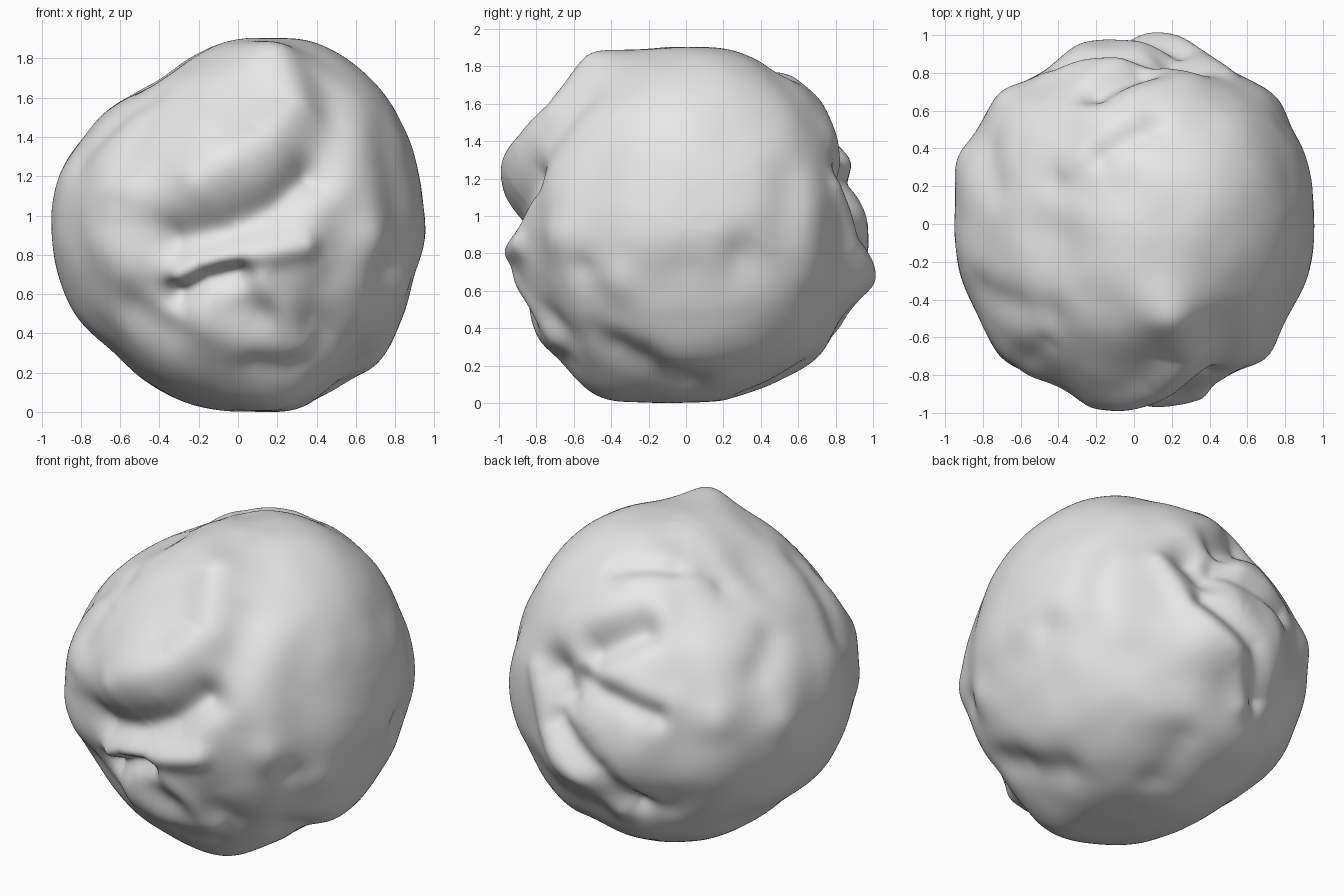
import bpy
import bmesh
import math
from mathutils import Vector, noise

cube = bpy.data.objects.get("Cube")
if cube:
    bpy.data.objects.remove(cube, do_unlink=True)

MIDDLE = 0.96

# Outlines of the mass as percent radii, evenly spaced round each axis
FRONT_OUTLINE = (94, 96, 98, 100, 100, 98, 92, 85, 81, 86, 90, 94,
                 95, 95, 94, 90, 92, 94, 95, 99, 98, 101, 97, 92)
SIDE_OUTLINE = (92, 92, 96, 98, 96, 95, 93, 95, 98, 97, 97, 99,
                95, 95, 95, 99, 101, 97, 95, 97, 98, 101, 97, 100)
TOP_OUTLINE = (94, 97, 100, 100, 96, 96, 92, 95, 93, 98, 97, 98,
               95, 96, 96, 99, 96, 96, 95, 95, 96, 98, 95, 95)


# Each side of the boulder is a frame: across, upward, outward
def side(azimuth, tilt):
    az, el = math.radians(azimuth), math.radians(tilt)
    out = Vector((math.cos(az) * math.cos(el), math.sin(az) * math.cos(el), math.sin(el)))
    across = Vector((-math.sin(az), math.cos(az), 0))
    return across, out.cross(across), out


FRONT, RIGHT, TOP = side(-90, 0), side(0, 0), side(-90, 90)
FRONT_CORNER, BACK_CORNER, UNDER_CORNER = side(-45, 30), side(135, 30), side(45, -30)
LEVEL = (FRONT, RIGHT)

NARROW, MEDIUM, BROAD, HUGE = 0.08, 0.125, 0.22, 0.36
HINT, SLIGHT, FIRM, DEEP = 0.015, 0.03, 0.05, 0.10
strokes = []


# Sculpting strokes that follow a path drawn on one side
def stroke(frame, height, width, path):
    points = []
    for a, b in path:
        if frame in LEVEL:
            b -= MIDDLE
        depth = math.sqrt(max(0.0, 1 - a * a - b * b))
        points.append((frame[0] * a + frame[1] * b + frame[2] * depth).normalized())
    centre = sum(points, Vector()) / len(points)
    reach = max((p - centre).length for p in points) + width * 2.6
    strokes.append((points, height, width, centre, reach))


def ridge(frame, height, width, *path):
    stroke(frame, height, width, path)


def groove(frame, depth, width, *path):
    stroke(frame, -depth, width, path)


def path_distance(p, points):
    best = (p - points[0]).length
    for start, end in zip(points, points[1:]):
        along = end - start
        t = (p - start).dot(along) / max(along.length_squared, 1e-6)
        best = min(best, (p - start - along * min(1, max(0, t))).length)
    return best


# Smooth radius of an outline at the angle of (a, b)
def outline_radius(outline, a, b):
    count = len(outline)
    place = math.atan2(b, a) / math.tau % 1 * count
    i, t = int(place), place % 1
    before, here, after, beyond = (outline[(i + k) % count] for k in (-1, 0, 1, 2))
    slope_in, slope_out = (after - before) / 2, (beyond - here) / 2
    gap = after - here
    bend = 3 * gap - 2 * slope_in - slope_out
    twist = slope_in + slope_out - 2 * gap
    return (here + t * (slope_in + t * (bend + t * twist))) / 100


# Blend the three outlines, each strongest near its own plane
def mass_radius(p):
    total = weights = 0
    for outline, a, b, off in ((FRONT_OUTLINE, p.x, p.z, p.y),
                               (SIDE_OUTLINE, p.y, p.z, p.x),
                               (TOP_OUTLINE, p.x, p.y, p.z)):
        weight = 1 / (off * off + 0.04)
        total += weight * outline_radius(outline, a, b)
        weights += weight
    return total / weights


# Front: overhanging slab with a lip and the channel around it
ridge(FRONT, SLIGHT, BROAD, (-.15, 1.4))
ridge(FRONT, FIRM, MEDIUM, (.2, 1.8), (.3, 1.58), (.14, 1.4), (-.2, 1.18))
groove(FRONT, SLIGHT, MEDIUM, (.48, 1.65), (.5, 1.45), (.44, 1.25))
groove(FRONT, DEEP, MEDIUM, (-.33, .88), (-.05, .94), (.2, 1.06), (.38, 1.22))
groove(FRONT, HINT, NARROW, (-.5, 1.5), (-.62, 1.1))

# Front: folds below the slab
ridge(FRONT, FIRM, NARROW, (-.3, .67), (-.1, .77), (.1, .81), (.35, .85))
groove(FRONT, DEEP, NARROW, (-.33, .57), (-.18, .66), (0, .69))
groove(FRONT, SLIGHT, MEDIUM, (-.05, .58), (.1, .48))
ridge(FRONT, SLIGHT, NARROW, (.12, .66), (.24, .52), (.34, .36))
ridge(FRONT, SLIGHT, MEDIUM, (-.15, .42), (.25, .34))
groove(FRONT, HINT, MEDIUM, (.45, .6), (.45, .4))
groove(FRONT, HINT, NARROW, (.1, .25), (.28, .24))
ridge(FRONT, FIRM, BROAD, (.2, .07))
groove(FRONT, SLIGHT, MEDIUM, (-.55, .5), (-.38, .4))
ridge(FRONT, HINT, MEDIUM, (-.6, .75), (-.7, .85))
groove(FRONT, SLIGHT, MEDIUM, (-.45, .93), (-.42, .65))
ridge(FRONT, SLIGHT, MEDIUM, (.7, .88))
groove(FRONT, HINT, NARROW, (.78, .72))
groove(FRONT, HINT, MEDIUM, (.55, 1.0), (.55, .75))

# Right flank
groove(RIGHT, SLIGHT, MEDIUM, (-.75, .42), (-.5, .36), (-.25, .25))
groove(RIGHT, HINT, MEDIUM, (.55, 1.2), (.5, .8), (.3, .7))
ridge(RIGHT, HINT, MEDIUM, (.65, 1.15), (.65, .7))
ridge(RIGHT, HINT, BROAD, (-.3, .85), (.2, .9))
groove(RIGHT, HINT, BROAD, (-.5, 1.2))

# Crown
ridge(TOP, SLIGHT, HUGE, (.42, .22))
ridge(TOP, FIRM, BROAD, (.12, -.42))
groove(TOP, SLIGHT, MEDIUM, (-.85, -.38), (-.5, -.52))
groove(TOP, HINT, MEDIUM, (-.25, -.42), (-.1, -.45))
groove(TOP, SLIGHT, NARROW, (-.18, .4), (.12, .53))
ridge(TOP, HINT, MEDIUM, (-.25, .66), (.3, .8))

# Corners low on the left
ridge(TOP, SLIGHT, MEDIUM, (-.93, .36))
ridge(TOP, SLIGHT, MEDIUM, (-.7, .7))
ridge(TOP, SLIGHT, MEDIUM, (-.6, -.78))

# Back: hollow, jutting shelf and lower bulge
groove(BACK_CORNER, DEEP, MEDIUM, (-.65, .12), (-.4, .2))
ridge(BACK_CORNER, SLIGHT, MEDIUM, (-.6, -.08), (-.45, -.16), (-.28, -.26))
groove(BACK_CORNER, FIRM, NARROW, (-.76, -.04), (-.55, -.2), (-.35, -.32))
ridge(BACK_CORNER, FIRM, BROAD, (-.8, -.5), (-.5, -.5))
groove(BACK_CORNER, HINT, NARROW, (-.66, -.65), (-.25, -.85))
groove(BACK_CORNER, SLIGHT, MEDIUM, (.3, -.1), (.4, .1))
ridge(BACK_CORNER, HINT, MEDIUM, (.03, .9), (.3, .5))
groove(BACK_CORNER, HINT, MEDIUM, (-.1, .75), (.1, .5))
ridge(BACK_CORNER, HINT, NARROW, (-.4, .5), (.05, .48))

# Underside and far corner
groove(UNDER_CORNER, DEEP, MEDIUM, (.42, .67), (.5, .58))
ridge(UNDER_CORNER, SLIGHT, NARROW, (.25, .65), (.4, .38), (.63, .1), (.68, -.2))
groove(UNDER_CORNER, FIRM, NARROW, (.5, .42), (.74, .12), (.78, -.2))
ridge(UNDER_CORNER, SLIGHT, MEDIUM, (.7, .4))
groove(UNDER_CORNER, SLIGHT, MEDIUM, (-.45, .32))
groove(UNDER_CORNER, SLIGHT, MEDIUM, (-.7, -.5), (-.38, -.55))
groove(UNDER_CORNER, SLIGHT, MEDIUM, (.33, -.4), (.18, -.62))
ridge(UNDER_CORNER, HINT, MEDIUM, (-.2, -.5), (.15, -.25))
ridge(UNDER_CORNER, SLIGHT, MEDIUM, (-.88, -.1))
ridge(FRONT_CORNER, HINT, MEDIUM, (-.05, -.9))


def radius(p):
    r = mass_radius(p) + 0.008 * noise.noise(p * 4)
    for points, height, width, centre, reach in strokes:
        if (p - centre).length < reach:
            r += height * math.exp(-(path_distance(p, points) / width) ** 2)
    return r


# Boulder body
bm = bmesh.new()
bmesh.ops.create_icosphere(bm, subdivisions=7, radius=1)
for v in bm.verts:
    p = v.co.normalized()
    v.co = p * radius(p)

# Rest it on the ground
lowest = min(v.co.z for v in bm.verts)
bmesh.ops.translate(bm, verts=bm.verts, vec=(0, 0, -lowest))
for f in bm.faces:
    f.smooth = True
mesh = bpy.data.meshes.new("boulder")
bm.to_mesh(mesh)
bm.free()
boulder = bpy.data.objects.new("boulder", mesh)
bpy.context.collection.objects.link(boulder)

# Stone colour
stone = bpy.data.materials.new("light_grey_stone")
stone.use_nodes = True
grey = (0.8, 0.8, 0.8, 1)
stone.diffuse_color = grey
stone.node_tree.nodes["Principled BSDF"].inputs["Base Color"].default_value = grey
mesh.materials.append(stone)
